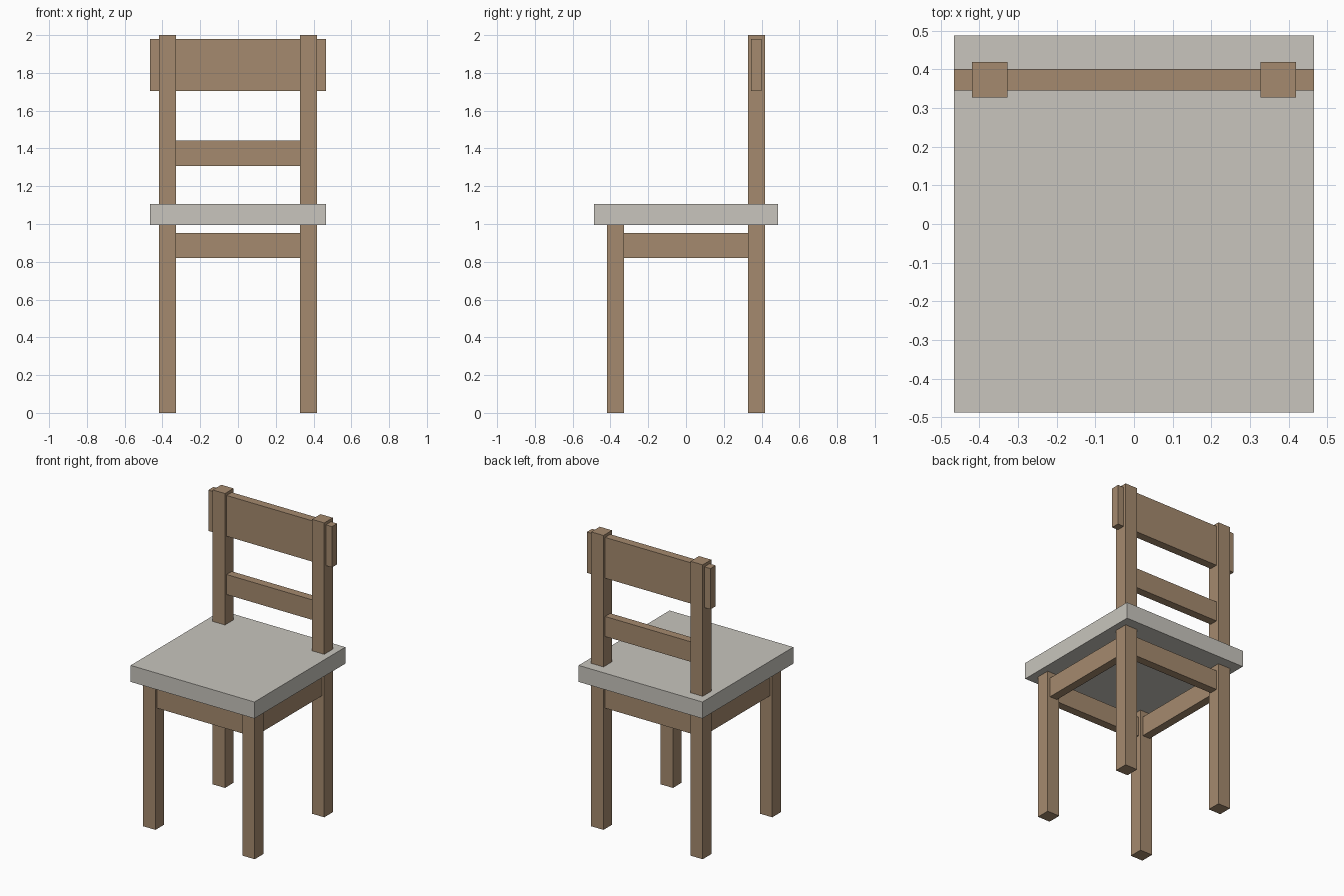
import bpy

if "Cube" in bpy.data.objects:
    bpy.data.objects.remove(bpy.data.objects["Cube"])


def material(name, colour):
    m = bpy.data.materials.new(name)
    m.diffuse_color = (*colour, 1.0)
    m.use_nodes = True
    m.node_tree.nodes["Principled BSDF"].inputs["Base Color"].default_value = m.diffuse_color
    return m


wood = material("warm_wood", (0.376, 0.254, 0.156))
pale = material("pale_grey", (0.578, 0.558, 0.509))


def box(name, x, y, z, mat):
    """Box spanning the given (low, high) range on each axis."""
    spans = (x, y, z)
    bpy.ops.mesh.primitive_cube_add(size=1, location=[(a + b) / 2 for a, b in spans])
    ob = bpy.context.object
    ob.name = name
    ob.scale = [b - a for a, b in spans]
    bpy.ops.object.transform_apply(location=False, rotation=False, scale=True)
    ob.data.materials.append(mat)
    return ob


def around(centre, width):
    return (centre - width / 2, centre + width / 2)


LEG = 0.373          # leg centre line in x and y
LEG_W = 0.092        # leg thickness
RAIL_W = 0.056       # rail thickness
INNER = LEG - LEG_W / 2
SEAT_Z = (0.995, 1.107)

# Seat slab
box("seat", (-0.465, 0.465), (-0.488, 0.488), SEAT_Z, pale)

# Legs and aprons, mirrored left/right and front/back
gap = (-INNER, INNER)
apron_z = (0.82, 0.953)
for s, side in ((-1, "left"), (1, "right")):
    leg_x = around(s * LEG, LEG_W)
    box(f"front_leg_{side}", leg_x, around(-LEG, LEG_W), (0, SEAT_Z[0]), wood)
    box(f"back_leg_{side}", leg_x, around(LEG, LEG_W), (0, 2.0), wood)
    box(f"apron_{side}", around(s * LEG, RAIL_W), gap, apron_z, wood)
for s, end in ((-1, "front"), (1, "back")):
    box(f"apron_{end}", gap, around(s * LEG, RAIL_W), apron_z, wood)

# Backrest: narrow slat between the posts, wide slat passing through them
rail_y = around(LEG, RAIL_W)
box("lower_back_slat", gap, rail_y, (1.307, 1.443), wood)
box("upper_back_slat", (-0.465, 0.465), rail_y, (1.703, 1.98), wood)
